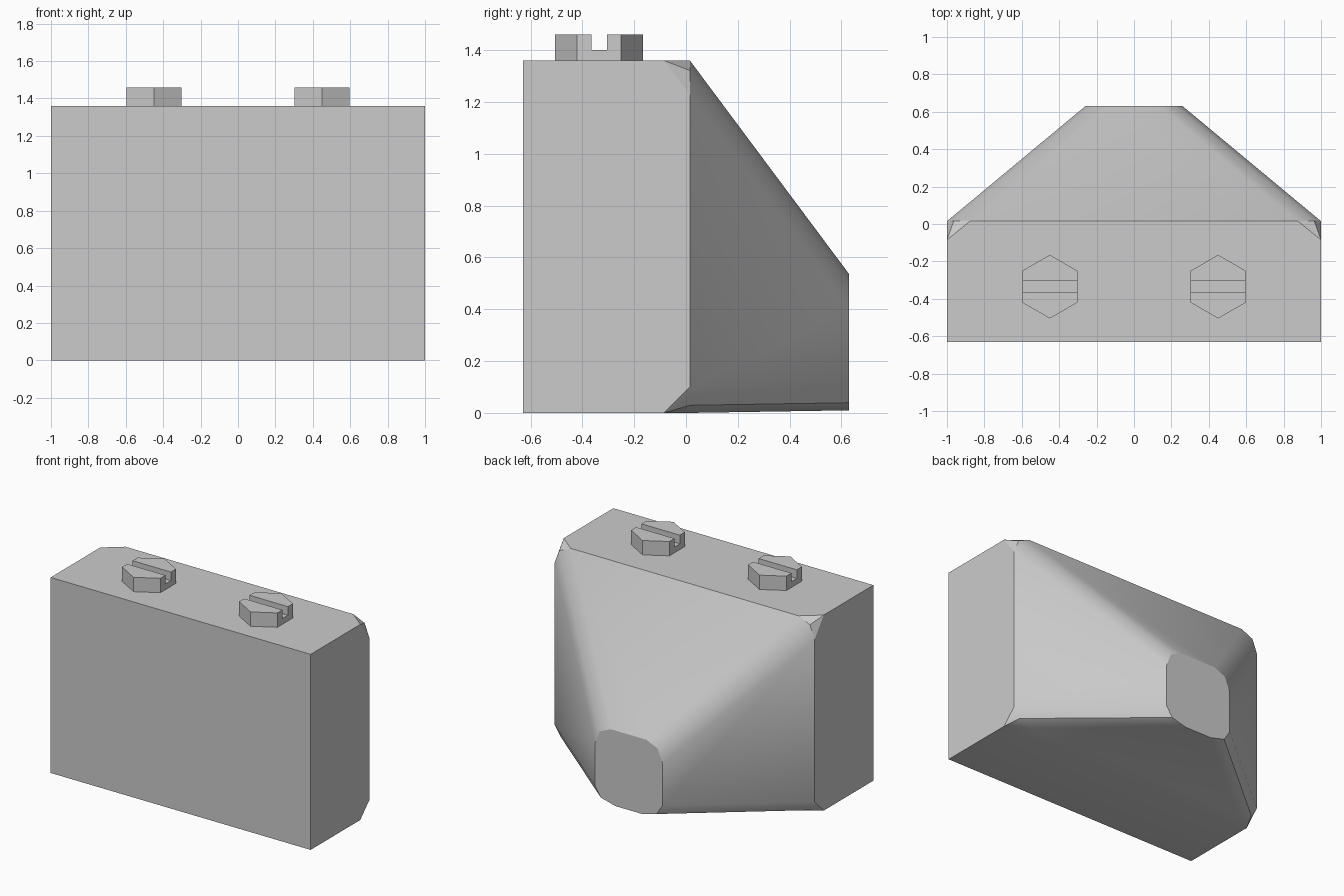
import bpy
import bmesh
from math import radians, pi

cube = bpy.data.objects.get("Cube")
if cube:
    bpy.data.objects.remove(cube, do_unlink=True)

# Single grey material
grey = bpy.data.materials.new("plain grey")
grey.use_nodes = True
grey.diffuse_color = (0.6, 0.6, 0.6, 1)
grey.node_tree.nodes["Principled BSDF"].inputs["Base Color"].default_value = (0.6, 0.6, 0.6, 1)


def add_object(name, bm):
    bmesh.ops.recalc_face_normals(bm, faces=bm.faces)
    mesh = bpy.data.meshes.new(name)
    bm.to_mesh(mesh)
    bm.free()
    mesh.materials.append(grey)
    obj = bpy.data.objects.new(name, mesh)
    bpy.context.collection.objects.link(obj)
    return obj


def select_only(obj):
    bpy.ops.object.select_all(action='DESELECT')
    obj.select_set(True)
    bpy.context.view_layer.objects.active = obj


# Body: straight box section, then a taper towards the small rear face
FRONT, SHOULDER, REAR = -0.63, 0.015, 0.63
sections = [(FRONT, 1.0, 0.0, 1.36), (SHOULDER, 1.0, 0.0, 1.36), (REAR, 0.26, 0.01, 0.535)]
bm = bmesh.new()
rings = [[bm.verts.new(p) for p in ((-w, y, lo), (w, y, lo), (w, y, hi), (-w, y, hi))]
         for y, w, lo, hi in sections]
for a, b in zip(rings, rings[1:]):
    for i in range(4):
        j = (i + 1) % 4
        bm.faces.new((a[i], a[j], b[j], b[i]))
bm.faces.new(rings[0])
bm.faces.new(rings[-1])

# Round the four slanting edges of the taper
slanted = [bm.edges.get((rings[1][i], rings[2][i])) for i in range(4)]
bmesh.ops.bevel(bm, geom=slanted, offset=0.1, offset_type='OFFSET',
                segments=2, profile=0.5, affect='EDGES', clamp_overlap=True)
body = add_object("body", bm)
select_only(body)
bpy.ops.object.shade_smooth_by_angle(angle=radians(30))


# Slotted hexagonal bolt heads on the top
def slotted_bolt(name, x, y=-0.335, base=1.36, height=0.1):
    bpy.ops.mesh.primitive_cylinder_add(vertices=6, radius=0.17, depth=height,
                                        location=(x, y, base + height / 2))
    bolt = bpy.context.object
    bolt.name = name
    bolt.data.materials.append(grey)
    bpy.ops.mesh.primitive_cube_add(size=1, location=(x, y, base + 0.09))
    cutter = bpy.context.object
    cutter.scale = (0.5, 0.06, 0.1)
    cutter.hide_render = True
    slot = bolt.modifiers.new("slot", 'BOOLEAN')
    slot.operation = 'DIFFERENCE'
    slot.object = cutter
    select_only(bolt)
    bpy.ops.object.modifier_apply(modifier=slot.name)
    bpy.data.objects.remove(cutter, do_unlink=True)


for side, x in (("left", 0.45), ("right", -0.45)):
    slotted_bolt(side + "_bolt", x)
